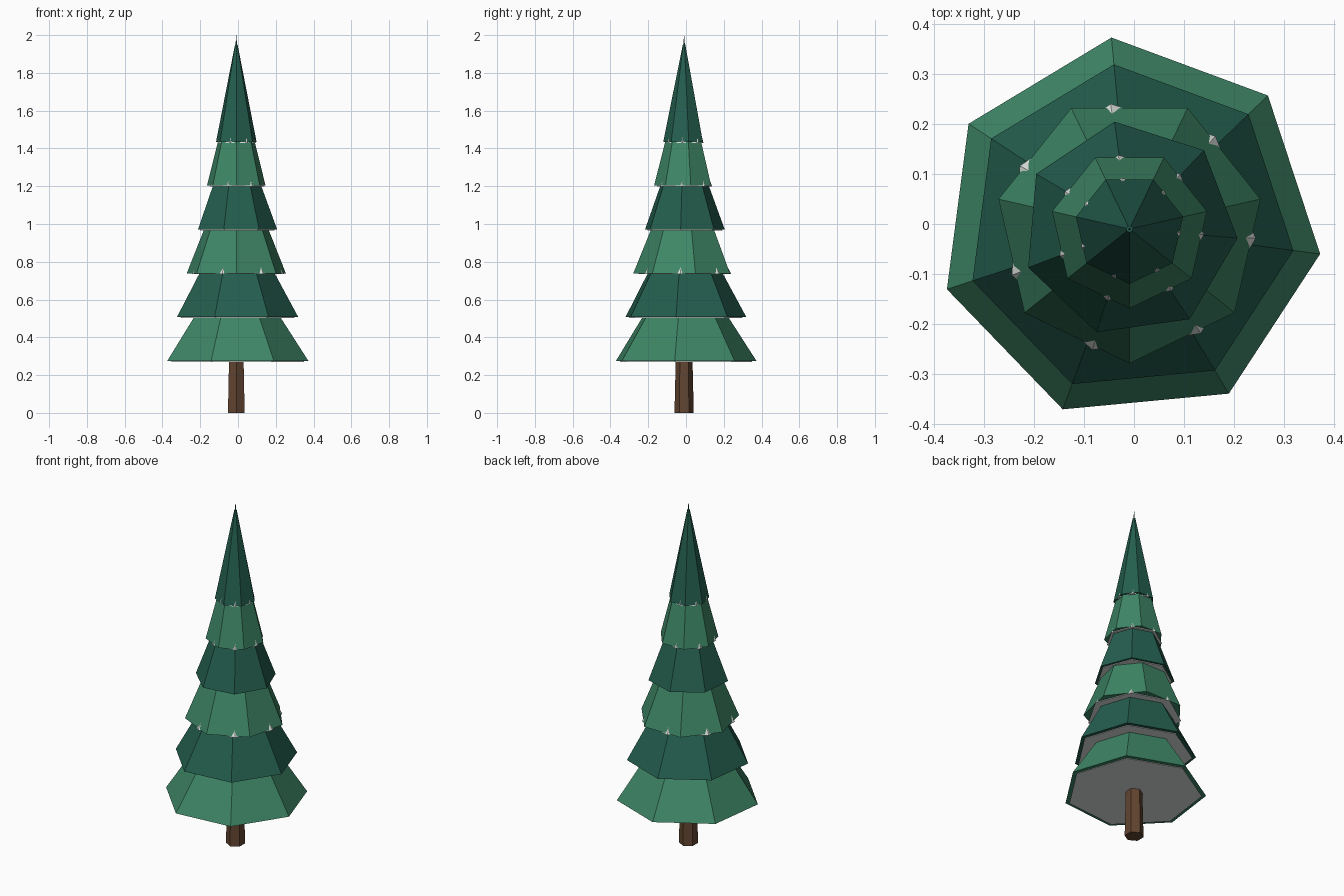
import bpy, bmesh, math

if "Cube" in bpy.data.objects:
    bpy.data.objects.remove(bpy.data.objects["Cube"])

CX, CY = -0.009, -0.01   # trunk axis


def material(name, rgb):
    """Flat colour given as sRGB 0-255, stored as linear."""
    lin = [((c / 255 + 0.055) / 1.055) ** 2.4 for c in rgb] + [1.0]
    m = bpy.data.materials.new(name)
    m.use_nodes = True
    m.diffuse_color = lin
    b = m.node_tree.nodes["Principled BSDF"]
    b.inputs["Base Color"].default_value = lin
    b.inputs["Roughness"].default_value = 0.9
    return m


light_green = material("light green", (62, 134, 102))
dark_green = material("dark green", (36, 94, 78))
snow = material("pale snow", (222, 228, 224))
bark = material("bark brown", (98, 69, 48))


def frustum(name, sides, angle, r0, z0, r1, z1, mat):
    """Closed flat-sided cone whose first corner points at the given angle."""
    bm = bmesh.new()
    rings = []
    for r, z in ((r0, z0), (r1, z1)):
        ring = []
        for i in range(sides):
            a = math.radians(angle) + i * math.tau / sides
            ring.append(bm.verts.new((CX + r * math.cos(a), CY + r * math.sin(a), z)))
        rings.append(ring)
    low, high = rings
    for i in range(sides):
        j = (i + 1) % sides
        bm.faces.new((low[i], low[j], high[j], high[i]))
    bm.faces.new(low[::-1])
    bm.faces.new(high)
    me = bpy.data.meshes.new(name)
    bm.to_mesh(me)
    bm.free()
    me.materials.append(mat)
    ob = bpy.data.objects.new(name, me)
    bpy.context.collection.objects.link(ob)
    return ob


# Trunk
frustum("trunk", 6, 90, 0.051, 0, 0.044, 0.3, bark)

# Branch tiers: corner angle, bottom radius, top radius, snow slope
STEP = 0.232
tiers = [
    (95.4, 0.385, 0.235, 0.75),
    (95.4, 0.331, 0.205, 0.65),
    (64.3, 0.269, 0.175, 0.56),
    (98.0, 0.217, 0.132, 0.45),
    (64.3, 0.159, 0.100, 0.36),
    (64.3, 0.110, 0.007, 0.27),
]
for n, (angle, r0, r1, slope) in enumerate(tiers):
    z0 = 0.275 + n * STEP
    z1 = 1.95 if n == len(tiers) - 1 else z0 + STEP
    green = dark_green if n in (1, 3, 5) else light_green
    frustum(f"branch_tier_{n + 1}", 7, angle, r0, z0, r1, z1, green)
    # Snow layer under each tier; its corners poke through turned tiers
    rs, h = r0 * 0.942, 0.15
    snow_angle = 98.6 if angle < 90 else angle
    frustum(f"snow_layer_{n + 1}", 7, snow_angle, rs, z0 - 0.005,
            rs - slope * h, z0 + h, snow)

# Thin tip
frustum("tip", 4, 0, 0.006, 1.92, 0.0005, 2.0, dark_green)
